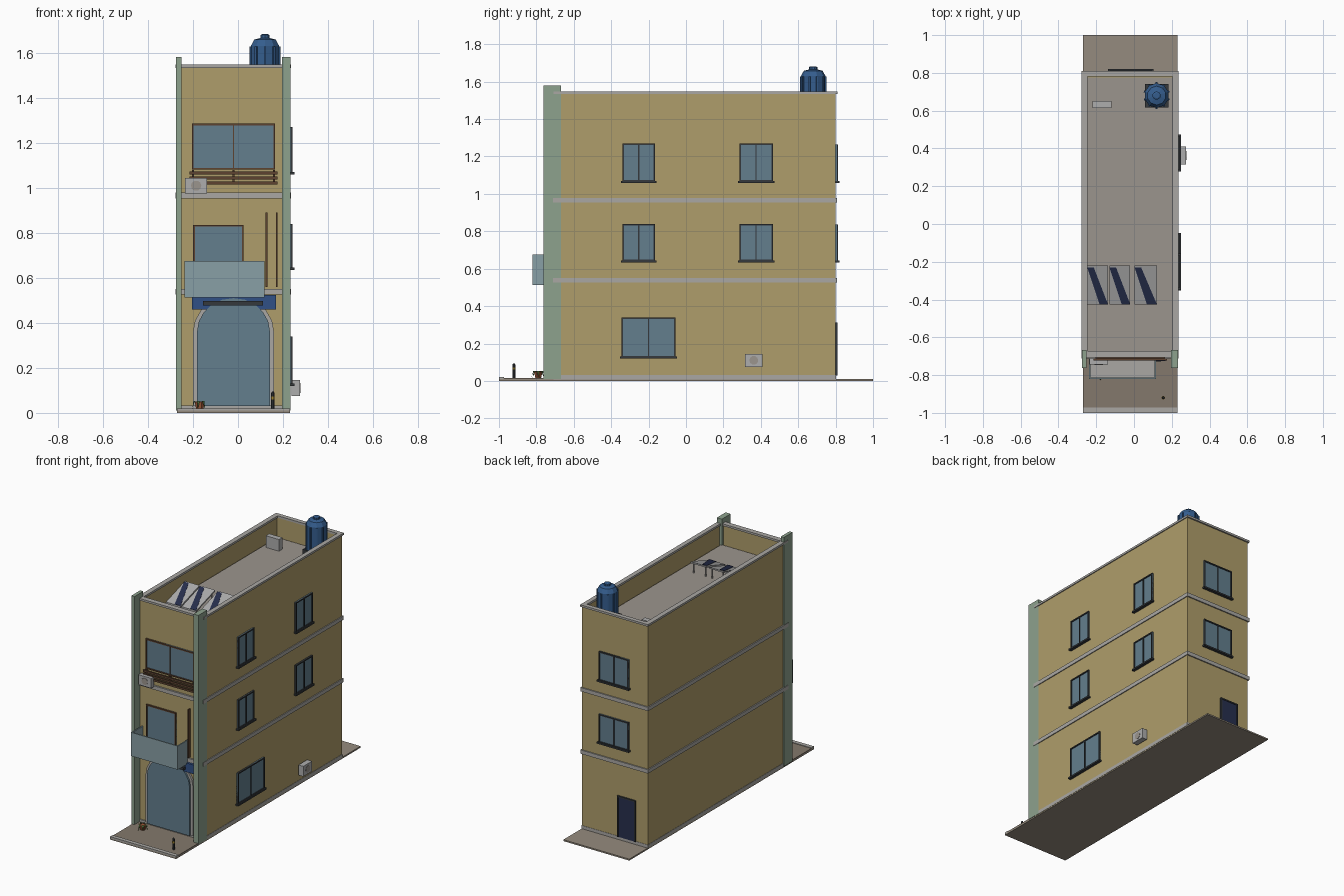
import bpy, bmesh, math
from mathutils import Vector, Matrix

if "Cube" in bpy.data.objects:
    bpy.data.objects.remove(bpy.data.objects["Cube"])


def mat(name, r, g, b):
    m = bpy.data.materials.new(name)
    m.diffuse_color = (r, g, b, 1)
    m.use_nodes = True
    m.node_tree.nodes["Principled BSDF"].inputs["Base Color"].default_value = m.diffuse_color
    return m


WALL = mat("wall_ochre", .43, .34, .145)
GREEN = mat("pilaster_green", .27, .36, .27)
TRIM = mat("trim_grey", .40, .39, .37)
ROOF = mat("roof_grey", .33, .30, .27)
PAVE = mat("paving", .23, .19, .15)
YARD = mat("yard", .30, .26, .21)
GLASS = mat("glass", .125, .21, .27)
PALE = mat("pale_glass", .25, .35, .38)
DARK = mat("dark_frame", .035, .04, .045)
BROWN = mat("brown", .11, .055, .03)
BLUE = mat("tank_blue", .035, .11, .27)
SIGN = mat("sign_blue", .03, .08, .24)
CELL = mat("solar_cell", .02, .028, .075)
UNIT = mat("unit_grey", .42, .42, .42)
CLAY = mat("clay", .35, .10, .04)
LEAF = mat("leaf", .06, .15, .04)
YELLOW = mat("yellow", .6, .4, .05)


def finish(name, bm, m):
    bmesh.ops.recalc_face_normals(bm, faces=bm.faces)
    me = bpy.data.meshes.new(name)
    bm.to_mesh(me)
    bm.free()
    me.materials.append(m)
    ob = bpy.data.objects.new(name, me)
    bpy.context.collection.objects.link(ob)
    return ob


def add_box(bm, x0, x1, y0, y1, z0, z1):
    M = Matrix.Translation(((x0 + x1) / 2, (y0 + y1) / 2, (z0 + z1) / 2)) @ \
        Matrix.Diagonal((abs(x1 - x0), abs(y1 - y0), abs(z1 - z0), 1))
    bmesh.ops.create_cube(bm, size=1, matrix=M)


def box(name, m, *dims):
    bm = bmesh.new()
    add_box(bm, *dims)
    return finish(name, bm, m)


def prism(name, m, pts, offset):
    """Extrude a closed outline of 3D points by an offset vector."""
    bm = bmesh.new()
    f = bm.faces.new([bm.verts.new(p) for p in pts])
    r = bmesh.ops.extrude_face_region(bm, geom=[f], use_keep_orig=True)
    bmesh.ops.translate(bm, vec=offset, verts=[v for v in r["geom"] if isinstance(v, bmesh.types.BMVert)])
    return finish(name, bm, m)


def lathe(name, m, profile, sides, x, y):
    bm = bmesh.new()
    rings = [[bm.verts.new((x + r * math.cos(2 * math.pi * (i + .5) / sides),
                            y + r * math.sin(2 * math.pi * (i + .5) / sides), z))
              for i in range(sides)] for r, z in profile]
    for a, b in zip(rings, rings[1:]):
        for i in range(sides):
            j = (i + 1) % sides
            bm.faces.new((a[i], a[j], b[j], b[i]))
    bm.faces.new(rings[0])
    bm.faces.new(rings[-1])
    return finish(name, bm, m)


def on_wall(side, u0, u1, z0, z1, d0, d1):
    """Box limits for something lying on a wall; d is distance out from it."""
    if side == "front":
        return u0, u1, -.70 - d1, -.70 - d0, z0, z1
    if side == "back":
        return u0, u1, .80 + d0, .80 + d1, z0, z1
    return .23 + d0, .23 + d1, u0, u1, z0, z1


def window(name, side, u0, u1, z0, z1, m=DARK, sill=True, mullion=True):
    box(name + "_glass", GLASS, *on_wall(side, u0, u1, z0, z1, -.01, .006))
    t = .008
    bars = [(u0, u0 + t, z0, z1), (u1 - t, u1, z0, z1), (u0, u1, z0, z0 + t), (u0, u1, z1 - t, z1)]
    if mullion:
        c = (u0 + u1) / 2
        bars.append((c - .003, c + .003, z0, z1))
    bm = bmesh.new()
    for b in bars:
        add_box(bm, *on_wall(side, *b, -.005, .012))
    if sill:
        add_box(bm, *on_wall(side, u0 - .008, u1 + .008, z0 - .006, z0 + .005, -.005, .02))
    finish(name + "_frame", bm, m)


def condenser(name, side, u0, u1, z0, z1, d0, d1):
    box(name, UNIT, *on_wall(side, u0, u1, z0, z1, d0, d1))
    c, h, r = (u0 + u1) / 2, (z0 + z1) / 2, (z1 - z0) * .34
    pts = []
    for i in range(10):
        a = 2 * math.pi * i / 10
        b = on_wall(side, c + r * math.cos(a), 0, h + r * math.sin(a), 0, d1, d1)
        pts.append((b[0], b[2], b[4]))
    out = Vector((0, -.002, 0)) if side == "front" else Vector((.002, 0, 0))
    prism(name + "_fan", TRIM if side == "roof" else ROOF, pts, out)


# Ground: yard slab, front paving, kerb
box("yard_slab", YARD, -.27, .23, -1, 1, 0, .01)
box("front_paving", PAVE, -.27, .23, -.975, -.70, .008, .016)
box("front_kerb", TRIM, -.27, .23, -1, -.972, .008, .02)

# Main body with a sunken roof behind the parapet
bm = bmesh.new()
add_box(bm, -.27, .23, -.70, .80, .005, 1.535)
top = max(bm.faces, key=lambda f: f.calc_center_median().z)
bmesh.ops.inset_individual(bm, faces=[top], thickness=.025)
r = bmesh.ops.extrude_face_region(bm, geom=[top])
bmesh.ops.translate(bm, vec=(0, 0, -.14), verts=[v for v in r["geom"] if isinstance(v, bmesh.types.BMVert)])
if top.is_valid:
    bmesh.ops.delete(bm, geom=[top], context="FACES_ONLY")
finish("building_body", bm, WALL)
box("roof_deck", ROOF, -.245, .205, -.675, .775, 1.39, 1.40)

# Parapet coping, floor bands and plinth
bm = bmesh.new()
for y0, y1 in ((-.708, -.672), (.78, .81)):
    add_box(bm, -.278, .236, y0, y1, 1.533, 1.547)
for x0, x1 in ((-.278, -.245), (.205, .236)):
    add_box(bm, x0, x1, -.672, .78, 1.533, 1.547)
finish("parapet_coping", bm, TRIM)
for n, z0, z1 in (("lower", .525, .551), ("upper", .953, .979)):
    box(n + "_floor_band", TRIM, -.278, .236, -.712, .808, z0, z1)
box("plinth", TRIM, -.272, .232, -.708, .802, .008, .032)

# Corner pilasters
box("left_pilaster", GREEN, -.275, -.252, -.762, -.667, .01, 1.58)
box("right_pilaster", GREEN, .195, .233, -.762, -.667, .01, 1.58)

# Side and back windows, back door
for n, z0, z1 in (("second", .64, .84), ("third", 1.065, 1.27)):
    window(n + "_side_window_a", "right", -.34, -.165, z0, z1)
    window(n + "_side_window_b", "right", .285, .465, z0, z1)
    window(n + "_back_window", "back", -.13, .095, z0, z1 - .005)
window("ground_side_window", "right", -.345, -.055, .125, .34)
box("back_door", CELL, *on_wall("back", -.175, -.05, .03, .305, -.01, .006))
bm = bmesh.new()
for b in ((-.182, -.172, .03, .312), (-.053, -.043, .03, .312), (-.182, -.043, .303, .312)):
    add_box(bm, *on_wall("back", *b, -.005, .01))
finish("back_door_frame", bm, DARK)

# Front upper window and slatted rail
window("front_upper_window", "front", -.205, .165, 1.08, 1.285, BROWN, False)
bm = bmesh.new()
for z in (1.02, 1.042, 1.064):
    add_box(bm, -.215, .175, -.722, -.712, z - .005, z + .008)
for x in (-.20, -.02, .16):
    add_box(bm, x - .005, x + .005, -.714, -.695, 1.015, 1.078)
finish("slatted_rail", bm, BROWN)

# Balcony door, balcony and vertical bars
window("balcony_door", "front", -.20, .025, .55, .835, BROWN, False, False)
box("balcony_floor", TRIM, -.235, .115, -.815, -.70, .513, .53)
bm = bmesh.new()
add_box(bm, -.237, .117, -.82, -.812, .513, .675)
add_box(bm, -.237, -.229, -.812, -.70, .513, .675)
add_box(bm, .109, .117, -.812, -.70, .513, .675)
finish("balcony_glass", bm, PALE)
bm = bmesh.new()
for x in (.127, .172):
    add_box(bm, x - .004, x + .004, -.722, -.695, .56, .89)
finish("vertical_bars", bm, BROWN)


# Ground-floor arch, sign and canopy strip
def arch(half, spring, rise, n=10):
    pts = [(-.02 - half, .03), (-.02 + half, .03)]
    for i in range(n + 1):
        a = math.pi * i / n
        pts.append((-.02 + half * math.cos(a), spring + rise * math.sin(a)))
    return pts


prism("arch_surround", TRIM, [(x, -.69, z) for x, z in arch(.18, .36, .16)], (0, -.025, 0))
box("front_sign", SIGN, -.205, .168, -.724, -.695, .46, .523)
prism("arch_glass", GLASS, [(x, -.69, z) for x, z in arch(.162, .36, .15)], (0, -.037, 0))
box("canopy_strip", DARK, -.155, .11, -.745, -.70, .478, .496)

# Air-conditioning units
condenser("front_condenser", "front", -.235, -.137, .975, 1.043, .012, .045)
condenser("side_condenser", "right", .315, .41, .075, .145, .008, .045)
box("roof_condenser", UNIT, -.22, -.12, .615, .652, 1.40, 1.48)

# Solar panels: tilted slabs with diagonal dark cells
for i, x in enumerate((-.248, -.13, .003)):
    yf, yb, zf, zb = -.425, -.22, 1.415, 1.48
    w = .11 if i < 2 else .118
    prism(f"solar_panel_{i + 1}", UNIT, [(x, yf, zf), (x + w, yf, zf), (x + w, yb, zb), (x, yb, zb)], (0, 0, -.01))
    cell = [(x, -.23), (x + .035, -.23), (x + w, yf), (x + .065, yf)]
    slope = (zb - zf) / (yb - yf)
    prism(f"solar_cells_{i + 1}", CELL, [(a, b, zf + slope * (b - yf) + .001) for a, b in cell], (0, 0, .002))
    bm = bmesh.new()
    for xx in (x + .01, x + w - .016):
        add_box(bm, xx, xx + .006, -.24, -.234, 1.40, 1.468)
    finish(f"solar_legs_{i + 1}", bm, TRIM)

# Water tank on its stand
tx, ty = .12, .68
box("tank_stand", DARK, tx - .062, tx + .062, ty - .062, ty + .062, 1.40, 1.46)
lathe("water_tank", BLUE, [(.066, 1.46), (.066, 1.63), (.05, 1.658), (.022, 1.665), (.022, 1.678), (.014, 1.682)], 10, tx, ty)
bm = bmesh.new()
for i in range(10):
    M = Matrix.Translation((tx, ty, 1.545)) @ Matrix.Rotation(2 * math.pi * (i + .5) / 10, 4, "Z") @ \
        Matrix.Translation((.066, 0, 0)) @ Matrix.Diagonal((.01, .01, .165, 1))
    bmesh.ops.create_cube(bm, size=1, matrix=M)
finish("tank_ribs", bm, BLUE)

# Plant pot with leaves
px, py = -.17, -.79
lathe("plant_pot", CLAY, [(.016, .014), (.024, .048), (.018, .05)], 8, px, py)
bm = bmesh.new()
for i in range(7):
    a = 2 * math.pi * i / 7
    d, s = Vector((math.cos(a), math.sin(a), 0)), Vector((-math.sin(a), math.cos(a), 0)) * .006
    c = Vector((px, py, .048))
    mid, tip = c + d * .026 + Vector((0, 0, .004)), c + d * .038 - Vector((0, 0, .03))
    v = [bm.verts.new(p) for p in (c, mid + s, tip, mid - s)]
    bm.faces.new(v)
finish("plant_leaves", bm, LEAF)

# Bollard
lathe("bollard", DARK, [(.008, .014), (.008, .088), (.005, .094)], 8, .155, -.92)
lathe("bollard_stripe", YELLOW, [(.0088, .06), (.0088, .072)], 8, .155, -.92)
